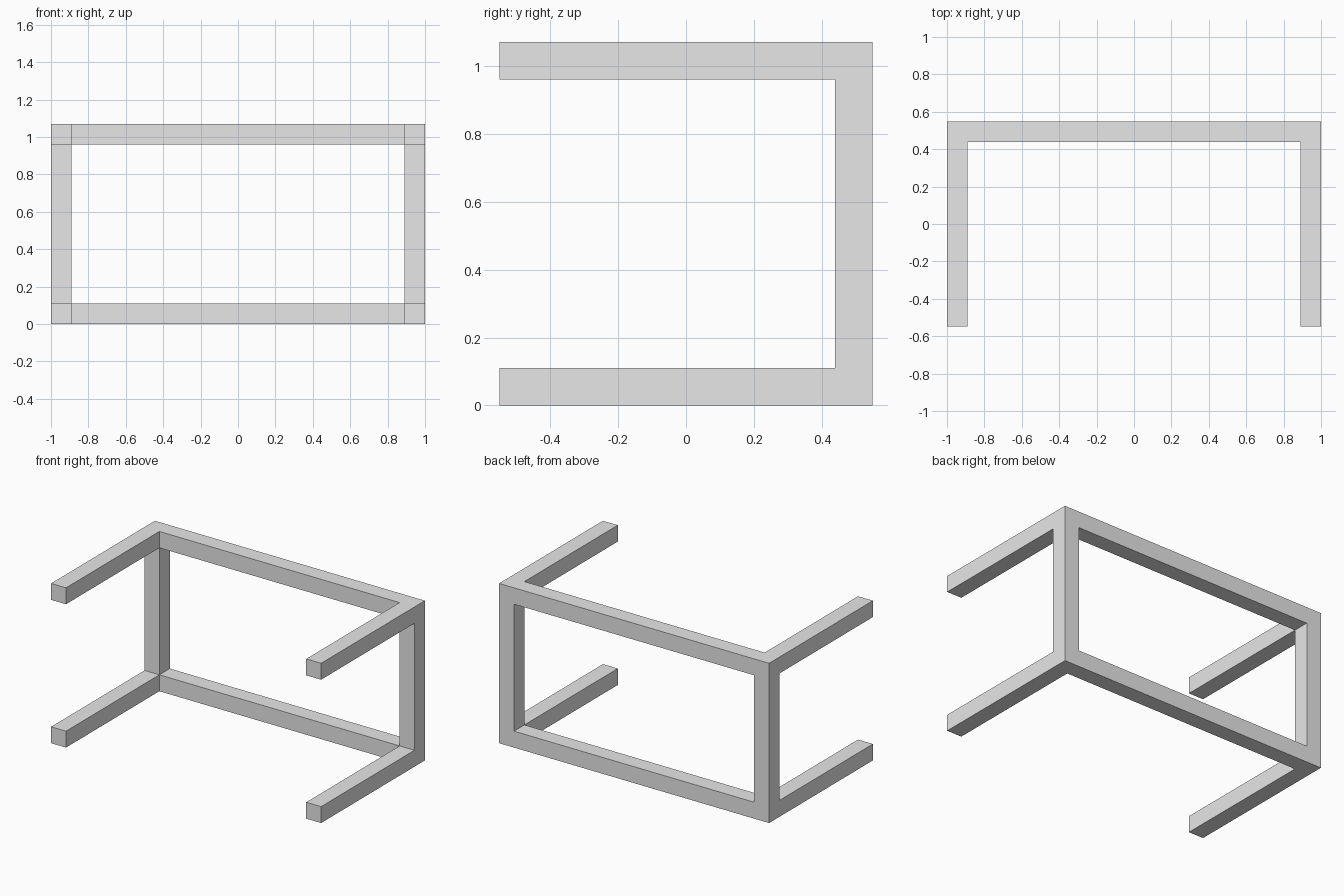
import bpy
import bmesh
from mathutils import Vector

if "Cube" in bpy.data.objects:
    bpy.data.objects.remove(bpy.data.objects["Cube"], do_unlink=True)

HALF_WIDTH, HALF_DEPTH, HEIGHT, BAR = 1.0, 0.549, 1.07, 0.11

grey = bpy.data.materials.new("light_grey")
grey.use_nodes = True
grey.diffuse_color = (0.8, 0.8, 0.8, 1)
grey.node_tree.nodes["Principled BSDF"].inputs["Base Color"].default_value = (0.8, 0.8, 0.8, 1)

bm = bmesh.new()

# Rear rectangle: a three by three grid of panels with the middle left open
xs = (-HALF_WIDTH, BAR - HALF_WIDTH, HALF_WIDTH - BAR, HALF_WIDTH)
zs = (0, BAR, HEIGHT - BAR, HEIGHT)
grid = [[bm.verts.new((x, HALF_DEPTH, z)) for z in zs] for x in xs]
panels = [bm.faces.new((grid[i][j], grid[i + 1][j], grid[i + 1][j + 1], grid[i][j + 1]))
          for i in range(3) for j in range(3) if (i, j) != (1, 1)]

# Thicken the rectangle into square bars
result = bmesh.ops.extrude_face_region(bm, geom=panels)
front_verts = [g for g in result["geom"] if isinstance(g, bmesh.types.BMVert)]
front_faces = [g for g in result["geom"] if isinstance(g, bmesh.types.BMFace)]
bmesh.ops.translate(bm, verts=front_verts, vec=Vector((0, -BAR, 0)))

# Pull the four corner faces forward into arms
corners = []
for face in front_faces:
    c = face.calc_center_median()
    if abs(c.x) > HALF_WIDTH - BAR and abs(c.z - HEIGHT / 2) > HEIGHT / 2 - BAR:
        corners.append(face)
arms = bmesh.ops.extrude_discrete_faces(bm, faces=corners)["faces"]
for face in arms:
    bmesh.ops.translate(bm, verts=face.verts, vec=Vector((0, BAR - 2 * HALF_DEPTH, 0)))

bmesh.ops.recalc_face_normals(bm, faces=bm.faces)
mesh = bpy.data.meshes.new("bar_frame")
bm.to_mesh(mesh)
bm.free()
mesh.materials.append(grey)
frame = bpy.data.objects.new("bar_frame", mesh)
bpy.context.collection.objects.link(frame)
